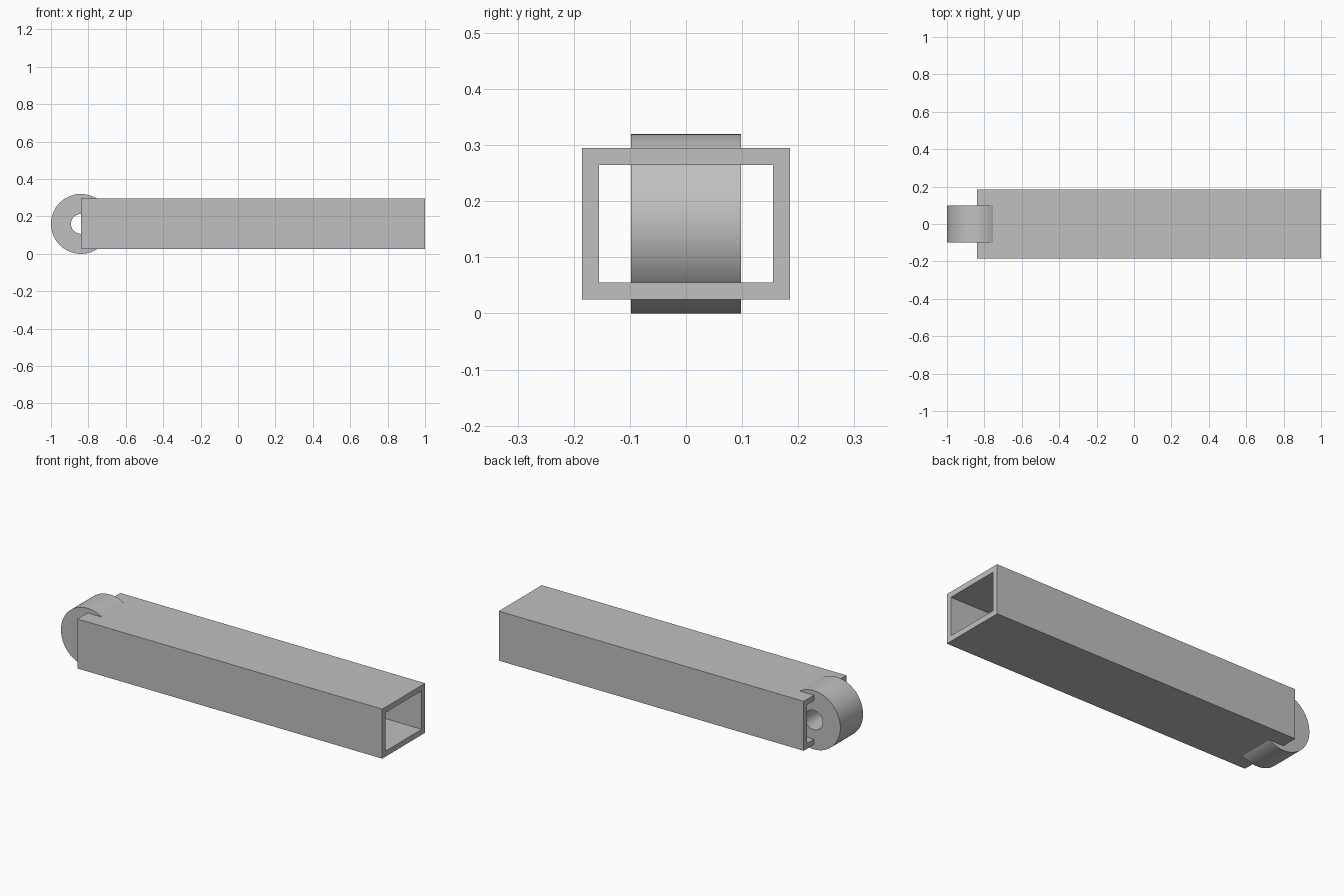
import bpy
import bmesh
import math
from mathutils import Vector

if "Cube" in bpy.data.objects:
    bpy.data.objects.remove(bpy.data.objects["Cube"], do_unlink=True)

# Single plain grey finish
grey = bpy.data.materials.new("light_grey")
grey.use_nodes = True
colour = (0.53, 0.53, 0.53, 1)
grey.diffuse_color = colour
grey.node_tree.nodes["Principled BSDF"].inputs["Base Color"].default_value = colour


def hollow_extrusion(name, outer, inner, start, travel):
    """Sweep a hollow cross-section from start along travel."""
    bm = bmesh.new()
    start, travel = Vector(start), Vector(travel)
    loops = [[bm.verts.new(start + shift + Vector(p)) for p in section]
             for section, shift in ((outer, Vector()), (outer, travel),
                                    (inner, travel), (inner, Vector()))]
    count = len(outer)
    for k in range(4):
        a, b = loops[k], loops[(k + 1) % 4]
        for i in range(count):
            j = (i + 1) % count
            bm.faces.new((a[i], a[j], b[j], b[i]))
    bmesh.ops.recalc_face_normals(bm, faces=bm.faces)
    mesh = bpy.data.meshes.new(name)
    bm.to_mesh(mesh)
    bm.free()
    mesh.materials.append(grey)
    obj = bpy.data.objects.new(name, mesh)
    bpy.context.collection.objects.link(obj)
    return obj


def rectangle(half_y, half_z):
    return [(0, y * half_y, z * half_z)
            for y, z in ((-1, -1), (1, -1), (1, 1), (-1, 1))]


def circle(radius, sides=96):
    return [(radius * math.cos(math.tau * i / sides), 0,
             radius * math.sin(math.tau * i / sides)) for i in range(sides)]


# Long square tube, open at both ends
wall = 0.03
hollow_extrusion("box_tube", rectangle(0.185, 0.135),
                 rectangle(0.185 - wall, 0.135 - wall),
                 (-0.84, 0, 0.16), (1.84, 0, 0))

# Pivot bushing set into the left-hand end of the tube
bushing = hollow_extrusion("pivot_bushing", circle(0.16), circle(0.053),
                           (-0.84, -0.098, 0.16), (0, 0.196, 0))
bpy.ops.object.select_all(action="DESELECT")
bushing.select_set(True)
bpy.context.view_layer.objects.active = bushing
bpy.ops.object.shade_smooth_by_angle(angle=math.radians(30))
